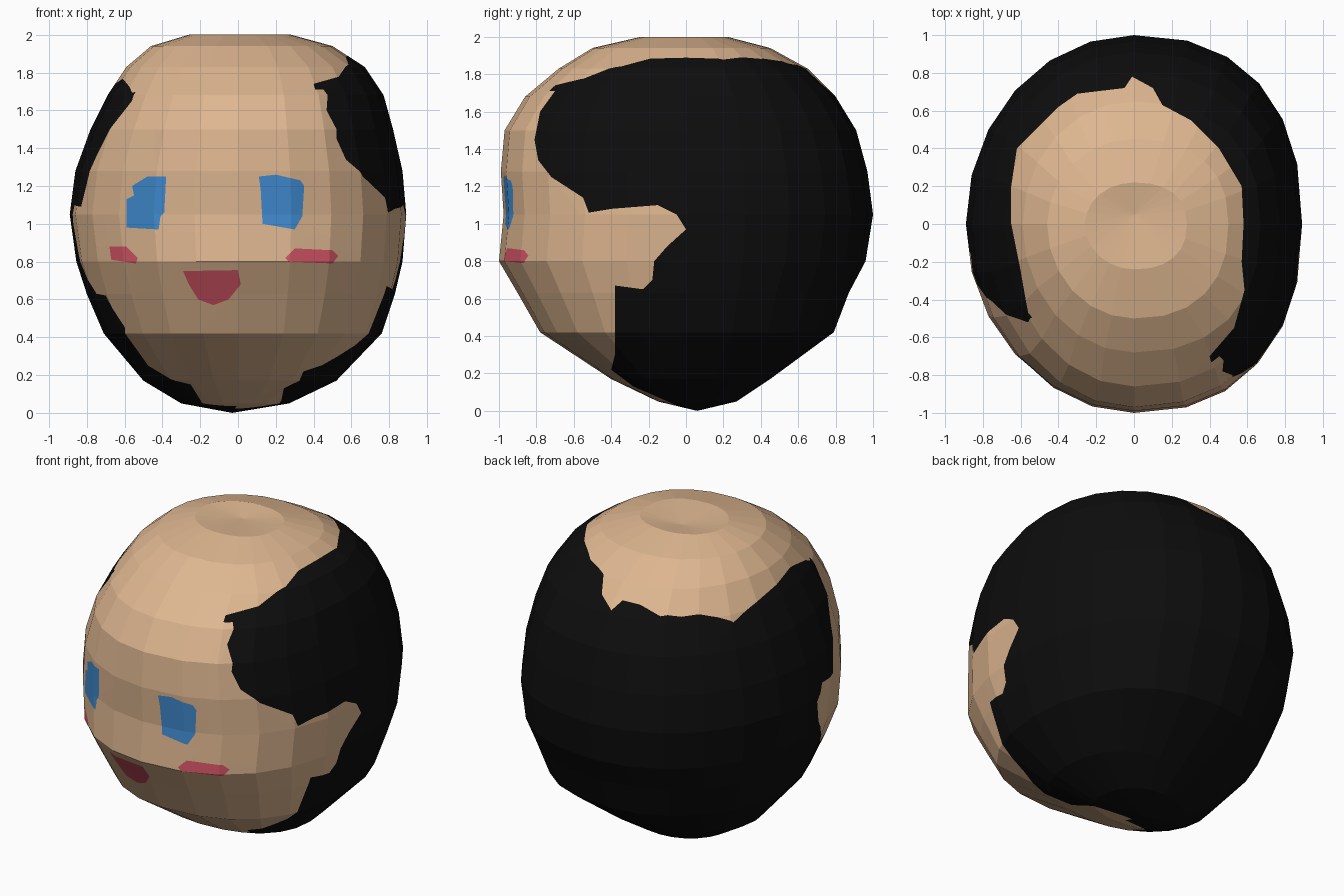
import bpy, bmesh, math
from mathutils import Vector

if "Cube" in bpy.data.objects:
    bpy.data.objects.remove(bpy.data.objects["Cube"])


def material(name, rgb):
    m = bpy.data.materials.new(name)
    m.diffuse_color = (*rgb, 1)
    m.use_nodes = True
    m.node_tree.nodes["Principled BSDF"].inputs["Base Color"].default_value = m.diffuse_color
    return m


MATS = [material("black hair", (0.004, 0.004, 0.004)),
        material("skin", (0.73, 0.47, 0.28)),
        material("blue eye", (0.052, 0.26, 0.63)),
        material("pink", (0.66, 0.09, 0.13))]
HAIR, SKIN, BLUE, PINK = range(4)

# Head rings: height, left width, right width, front depth, back depth
RINGS = [(0.05, .30, .27, .15, .27), (0.17, .50, .52, .40, .45),
         (0.42, .71, .76, .78, .79), (0.63, .80, .83, .90, .87),
         (0.80, .855, .87, 1.0, .96), (1.05, .89, .89, .975, 1.0),
         (1.28, .86, .87, .99, .97), (1.50, .78, .82, .97, .91),
         (1.68, .69, .77, .86, .80), (1.83, .59, .67, .68, .65),
         (1.94, .46, .50, .50, .45), (2.00, .26, .28, .24, .22)]
SIDES = 24


def ring_point(ring, i):
    z, left, right, front, back = ring
    a = 2 * math.pi * i / SIDES
    c, s = math.cos(a), math.sin(a)
    k = 2 / 2.35 if c > 0 else 1.0          # right half is a little squarer
    x = math.copysign(abs(c) ** k, c) * (right if c > 0 else left)
    y = math.copysign(abs(s) ** k, s) * (back if s > 0 else front)
    if abs(c) < 1e-6:
        x = 0
    return (x, y, z)


# Low-poly head shell
bm = bmesh.new()
loops = [[bm.verts.new(ring_point(r, i)) for i in range(SIDES)] for r in RINGS]
bottom = bm.verts.new((-0.03, 0.06, 0))
top = bm.verts.new((0, 0.05, 1.975))
for i in range(SIDES):
    j = (i + 1) % SIDES
    for a, b in zip(loops, loops[1:]):
        bm.faces.new((a[i], a[j], b[j], b[i]))
    bm.faces.new((bottom, loops[0][j], loops[0][i]))
    bm.faces.new((top, loops[-1][i], loops[-1][j]))

# Painted regions: outline, its two axes, which faces it may touch, colour
CROWN = [(-.40, -1.5), (-.45, -.6), (-.56, -.47), (-.57, -.42), (-.60, -.25),
         (-.65, 0), (-.65, .2), (-.62, .4), (-.40, .62), (-.30, .69),
         (-.05, .72), (-.01, .78), (.10, .72), (.15, .63), (.30, .55),
         (.45, .40), (.57, .20), (.58, 0), (.57, -.2), (.585, -.35),
         (.53, -.55), (.40, -.70), (.42, -.78), (.35, -1.5)]
RIGHT_FACE = [(-1.2, 1.72), (-.70, 1.71), (-.78, 1.60), (-.81, 1.45),
              (-.79, 1.34), (-.72, 1.25), (-.55, 1.14), (-.52, 1.06),
              (-.40, 1.08), (-.15, 1.10), (-.05, 1.05), (0, .97), (-.10, .88),
              (-.17, .80), (-.18, .70), (-.23, .65), (-.38, .67), (-.38, .30),
              (-.40, .22), (-.28, .13), (-.03, .02), (-.03, -1), (-1.2, -1)]
LEFT_FACE = [(-1.2, 1.76), (-.46, 1.76), (-.52, 1.65), (-.48, 1.50),
             (-.41, 1.35), (-.36, 1.20), (-.32, 1.09), (-.16, 1.10),
             (-.10, 1.0), (-.15, .85), (-.30, .63), (-.42, .62), (-.44, .45),
             (-.28, .25), (-.30, .15), (-.06, .02), (-.06, -1), (-1.2, -1)]
LEFT_EYE = [(-.59, .98), (-.42, .97), (-.41, 1.04), (-.39, 1.06), (-.38, 1.25),
            (-.48, 1.25), (-.56, 1.20), (-.55, 1.15), (-.59, 1.13)]
RIGHT_EYE = [(.13, 1.0), (.30, .97), (.34, 1.04), (.35, 1.20), (.33, 1.23),
             (.20, 1.26), (.11, 1.25), (.12, 1.18)]
LEFT_CHEEK = [(-.68, .88), (-.59, .88), (-.53, .82), (-.54, .79), (-.67, .81)]
RIGHT_CHEEK = [(.25, .82), (.30, .87), (.50, .86), (.53, .83), (.50, .79),
               (.27, .80)]
MOUTH = [(-.29, .75), (0, .755), (.015, .68), (-.05, .60), (-.13, .57),
         (-.21, .60), (-.26, .68)]


def in_front(c):
    return c.y < -0.2


REGIONS = [(CROWN, 0, 1, lambda c: c.z > 1.28, SKIN),
           (RIGHT_FACE, 1, 2, lambda c: c.x > 0, SKIN),
           (LEFT_FACE, 1, 2, lambda c: c.x < 0, SKIN)]
REGIONS += [(p, 0, 2, in_front, BLUE) for p in (LEFT_EYE, RIGHT_EYE)]
REGIONS += [(p, 0, 2, in_front, PINK) for p in (LEFT_CHEEK, RIGHT_CHEEK, MOUTH)]


def cut(poly, u, v, allowed):
    """Slice the shell along every edge of a projected outline."""
    for p, q in zip(poly, poly[1:] + poly[:1]):
        lo = [min(p[k], q[k]) - 1e-4 for k in (0, 1)]
        hi = [max(p[k], q[k]) + 1e-4 for k in (0, 1)]
        faces = []
        for f in bm.faces:
            if not allowed(f.calc_center_median()):
                continue
            us = [w.co[u] for w in f.verts]
            vs = [w.co[v] for w in f.verts]
            if (max(us) > lo[0] and min(us) < hi[0]
                    and max(vs) > lo[1] and min(vs) < hi[1]):
                faces.append(f)
        if not faces:
            continue
        co, no = Vector((0, 0, 0)), Vector((0, 0, 0))
        co[u], co[v] = p
        no[u], no[v] = q[1] - p[1], p[0] - q[0]
        geom = set(faces)
        for f in faces:
            geom.update(f.edges)
            geom.update(f.verts)
        bmesh.ops.bisect_plane(bm, geom=list(geom), dist=1e-5,
                               plane_co=co, plane_no=no.normalized())


def inside(poly, a, b):
    hit = False
    for p, q in zip(poly, poly[1:] + poly[:1]):
        if (p[1] > b) != (q[1] > b):
            if a < p[0] + (b - p[1]) * (q[0] - p[0]) / (q[1] - p[1]):
                hit = not hit
    return hit


# Cut all outlines, then colour the faces that lie within them
for poly, u, v, allowed, mat in REGIONS:
    cut(poly, u, v, allowed)
for f in bm.faces:
    c = f.calc_center_median()
    f.material_index = HAIR
    for poly, u, v, allowed, mat in REGIONS:
        if allowed(c) and inside(poly, c[u], c[v]):
            f.material_index = mat

bmesh.ops.recalc_face_normals(bm, faces=bm.faces[:])
mesh = bpy.data.meshes.new("head")
bm.to_mesh(mesh)
bm.free()
for m in MATS:
    mesh.materials.append(m)
head = bpy.data.objects.new("head", mesh)
bpy.context.collection.objects.link(head)
